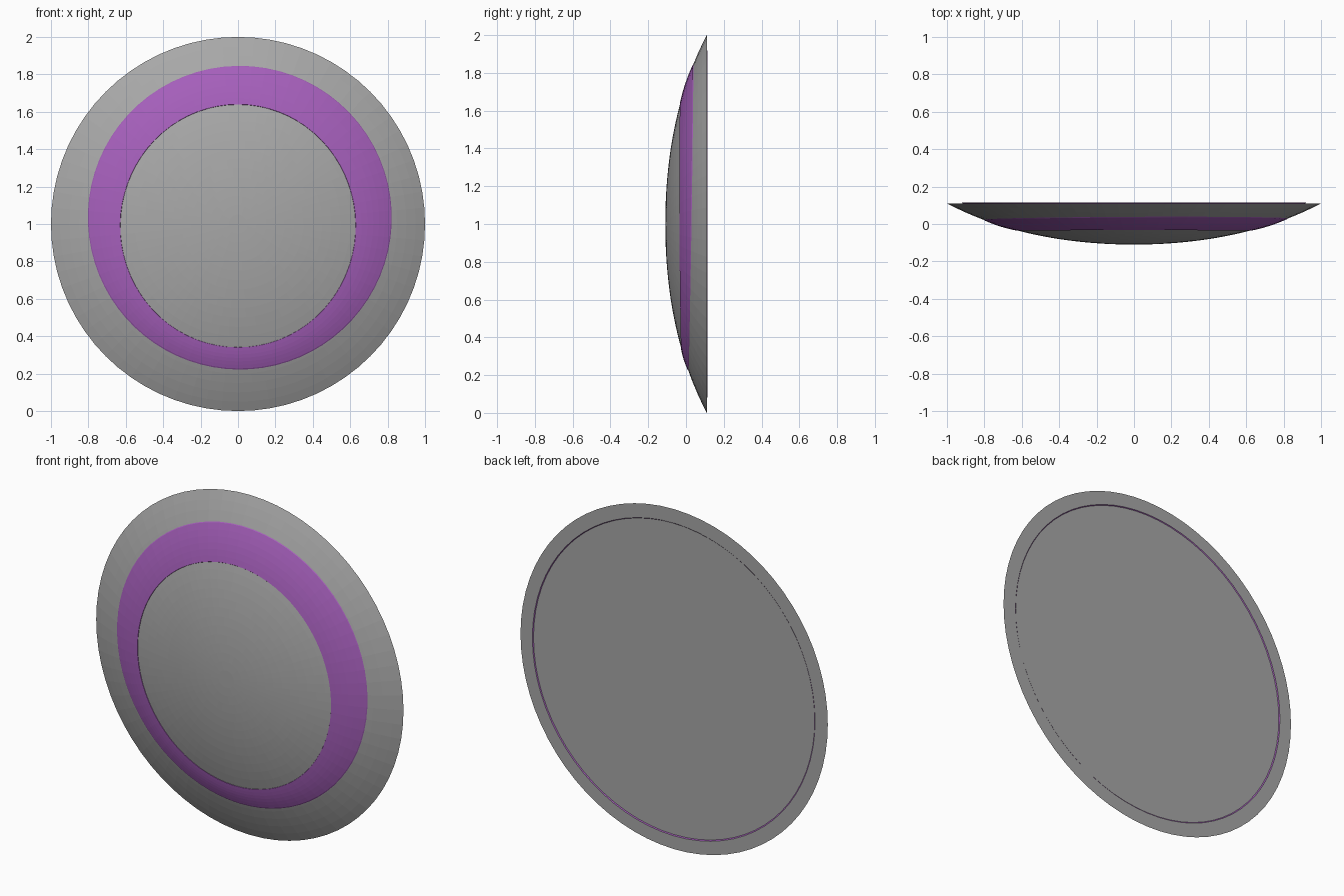
import bpy
import bmesh
import math

cube = bpy.data.objects.get("Cube")
if cube:
    bpy.data.objects.remove(cube, do_unlink=True)

SEGMENTS = 72
BACK = 0.11


def make_material(name, rgb):
    mat = bpy.data.materials.new(name)
    mat.use_nodes = True
    mat.diffuse_color = (*rgb, 1)
    mat.node_tree.nodes["Principled BSDF"].inputs["Base Color"].default_value = (*rgb, 1)
    return mat


def dome_depth(r):
    """Depth of the dome face at radius r."""
    return 0.177 * r ** 2 + 0.043 * r ** 4 - BACK


def revolve(name, rings, material, cap_front=False, cap_back=False):
    """Skin rings around the y axis; each ring maps an angle to (radius, depth)."""
    bm = bmesh.new()
    loops = []
    for ring in rings:
        loop = []
        for i in range(SEGMENTS):
            a = math.tau * i / SEGMENTS
            r, y = ring(a)
            loop.append(bm.verts.new((r * math.cos(a), y, 1 + r * math.sin(a))))
        loops.append(loop)
    for inner, outer in zip(loops, loops[1:]):
        for i in range(SEGMENTS):
            j = (i + 1) % SEGMENTS
            bm.faces.new((inner[i], inner[j], outer[j], outer[i]))
    if cap_front:
        bm.faces.new(loops[0])
    if cap_back:
        bm.faces.new(reversed(loops[-1]))
    mesh = bpy.data.meshes.new(name)
    bm.to_mesh(mesh)
    bm.free()
    mesh.materials.append(material)
    obj = bpy.data.objects.new(name, mesh)
    bpy.context.collection.objects.link(obj)
    return obj


grey = make_material("grey", (0.39, 0.39, 0.39))
purple = make_material("purple", (0.38, 0.115, 0.5))

# Shallow domed disc with a flat back
STEPS = 20
dome_rings = [lambda a, r=k / STEPS: (r, dome_depth(r)) for k in range(1, STEPS + 1)]
revolve("domed_disc", dome_rings, grey, cap_front=True, cap_back=True)


# Purple shell: its slightly off-centre band breaks through the dome
def band_ring(t, lift):
    def ring(a):
        inner = 0.65 - 0.01 * math.sin(a) - 0.02 * math.cos(a) ** 2
        outer = 0.807 + 0.035 * math.sin(a) + 0.01 * math.cos(a)
        r = inner + (outer - inner) * t
        return r, dome_depth(r) - lift
    return ring


band_rings = [band_ring(-0.02, -0.004)]
band_rings += [band_ring(k / 6, 0.002 + 0.003 * math.sin(math.pi * k / 6)) for k in range(7)]
# The open rim of the shell just clears the flat back
band_rings.append(lambda a: (0.92, BACK + 0.004))
revolve("purple_shell", band_rings, purple)
